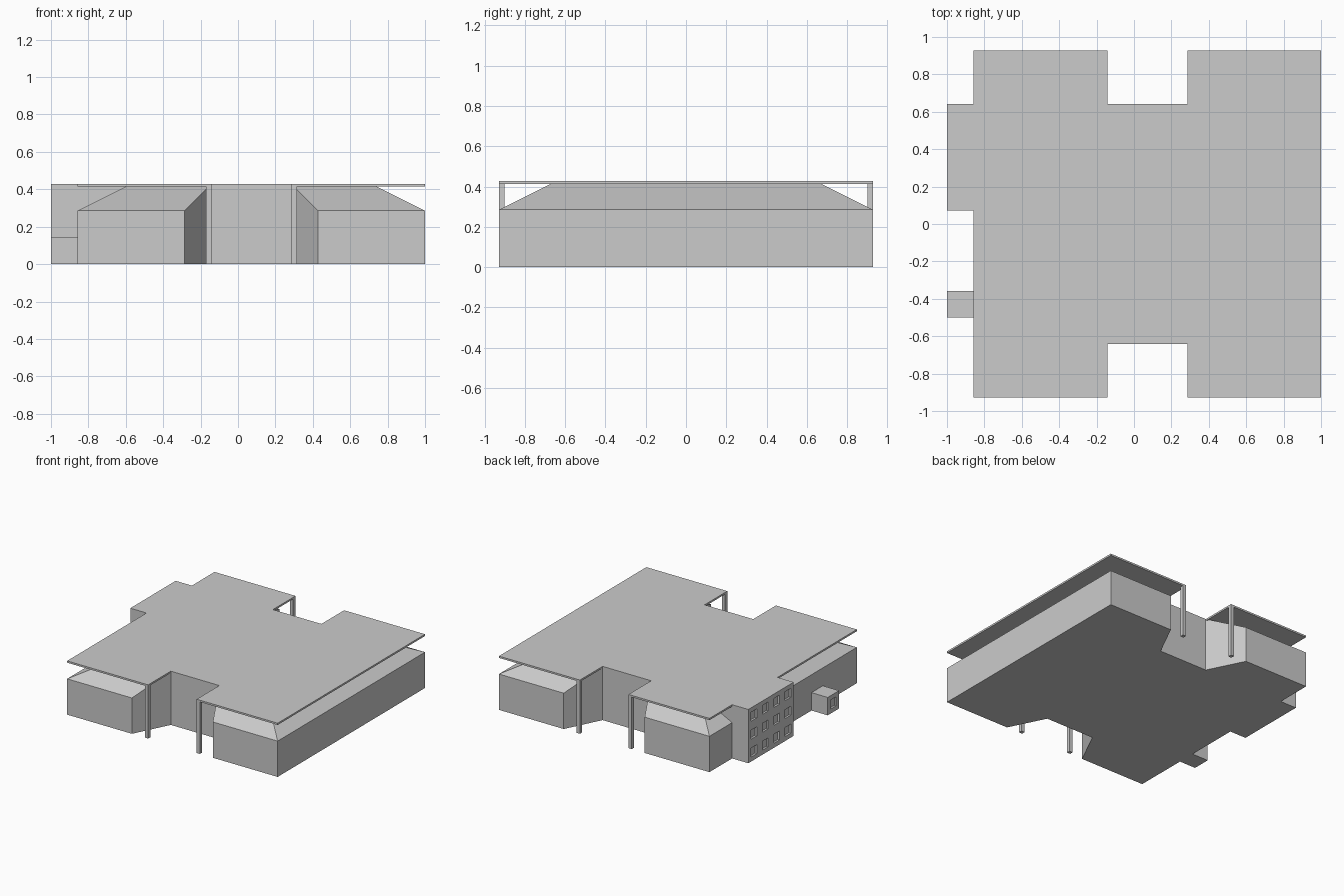
import bpy, bmesh
from mathutils import Vector

if "Cube" in bpy.data.objects:
    bpy.data.objects.remove(bpy.data.objects["Cube"])

U = 1 / 7                 # grid module of the building
T = 0.1 * U               # roof slab thickness
X0, X1, Y = -6 * U, 7 * U, 6.5 * U
TOP, EAVE = 3 * U, 2 * U
UNDER = TOP - T


def make(name, bm):
    bmesh.ops.recalc_face_normals(bm, faces=bm.faces)
    me = bpy.data.meshes.new(name)
    bm.to_mesh(me)
    bm.free()
    ob = bpy.data.objects.new(name, me)
    bpy.context.collection.objects.link(ob)
    return ob


def add_prism(bm, pts, lo, hi, axis="z"):
    """Extrude a 2D outline along z (xy points) or along y (xz points)."""
    if axis == "z":
        co, step = [(a, b, lo) for a, b in pts], (0, 0, hi - lo)
    else:
        co, step = [(a, lo, b) for a, b in pts], (0, hi - lo, 0)
    face = bm.faces.new([bm.verts.new(c) for c in co])
    res = bmesh.ops.extrude_face_region(bm, geom=[face], use_keep_orig=True)
    bmesh.ops.translate(bm, vec=step,
                        verts=[v for v in res["geom"] if isinstance(v, bmesh.types.BMVert)])
    bmesh.ops.recalc_face_normals(bm, faces=bm.faces)
    return bm


def rect(xa, xb, ya, yb):
    return [(xa, ya), (xb, ya), (xb, yb), (xa, yb)]


def box(name, xa, xb, ya, yb, za, zb):
    return make(name, add_prism(bmesh.new(), rect(xa, xb, ya, yb), za, zb))


def notched(splay):
    """Plan outline with an entrance notch front and back, optionally splayed."""
    half = [(X0, -Y), (-U - splay, -Y), (-U, -4.5 * U),
            (2 * U, -4.5 * U), (2 * U + splay, -Y), (X1, -Y)]
    return half + [(x, -y) for x, y in reversed(half)]


def cut_windows(ob, centres):
    bm = bmesh.new()
    for y, z in centres:
        add_prism(bm, rect(-7.5 * U, -7 * U + 0.016, y - U / 4, y + U / 4),
                  z - U / 4, z + U / 4)
    cutter = make(ob.name + "_window_cutter", bm)
    cutter.hide_render = True
    cutter.hide_set(True)
    cutter.display_type = "WIRE"
    mod = ob.modifiers.new("windows", "BOOLEAN")
    mod.operation, mod.solver, mod.object = "DIFFERENCE", "EXACT", cutter


# Main hall: splayed plan, upper part sloped back on all four sides
bm = add_prism(bmesh.new(), notched(U), 0, UNDER)
for point, normal in [((0, -Y, EAVE), (0, -1, 2)), ((0, Y, EAVE), (0, 1, 2)),
                      ((X0, 0, EAVE), (-1, 0, 2)), ((X1, 0, EAVE), (1, 0, 2))]:
    bmesh.ops.bisect_plane(bm, geom=bm.verts[:] + bm.edges[:] + bm.faces[:], dist=1e-5,
                           plane_co=point, plane_no=Vector(normal).normalized(),
                           clear_outer=True)
    bmesh.ops.holes_fill(bm, edges=[e for e in bm.edges if e.is_boundary], sides=0)
make("main_hall", bm)

# Flat roof slab
make("roof_slab", add_prism(bmesh.new(), notched(0), UNDER, TOP))

# Pillars at the notch corners
W = 2 * T
for side, ya in (("front", -Y), ("back", Y - W)):
    for hand, xa in (("left", -U - W), ("right", 2 * U)):
        box(f"{side}_{hand}_pillar", xa, xa + W, ya, ya + W, 0, UNDER)

# Side wing, stepped to tuck under the slab, with a grid of recessed windows
profile = [(-7 * U, 0), (-4 * U, 0), (-4 * U, UNDER), (X0, UNDER), (X0, TOP), (-7 * U, TOP)]
wing = make("side_wing", add_prism(bmesh.new(), profile, 0.5 * U, 4.5 * U, "y"))
cut_windows(wing, [((i + 1) * U, (k + 0.5) * U) for i in range(4) for k in range(3)])

# Small annex with a single window
annex = box("small_annex", -7 * U, X0, -3.5 * U, -2.5 * U, 0, U)
cut_windows(annex, [(-3 * U, 0.5 * U)])
